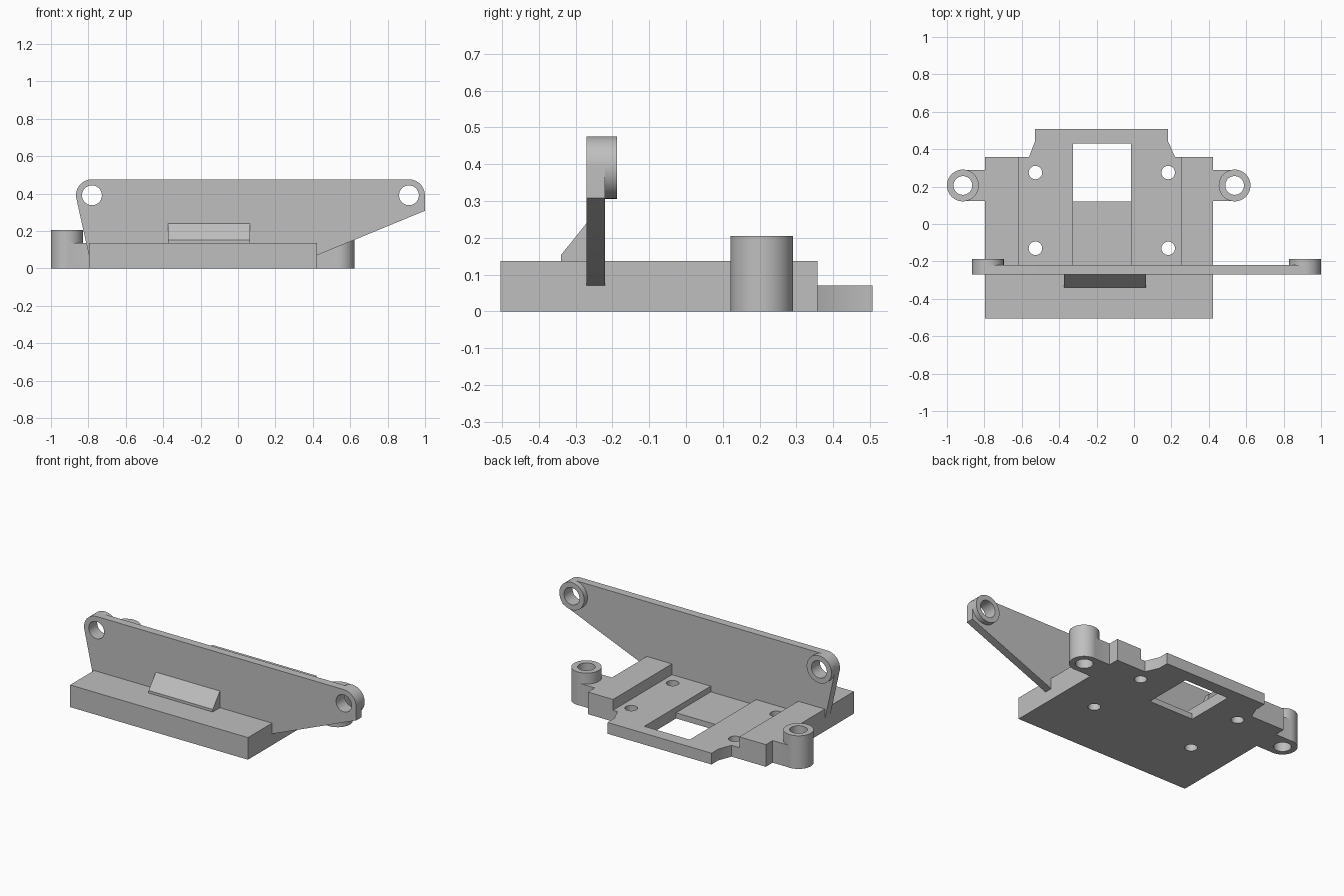
import bpy
import bmesh
from math import cos, sin, radians
from mathutils import Vector

cube = bpy.data.objects.get("Cube")
if cube:
    bpy.data.objects.remove(cube, do_unlink=True)

grey = bpy.data.materials.new("plain grey")
grey.use_nodes = True
colour = (0.52, 0.52, 0.52, 1)
grey.diffuse_color = colour
grey.node_tree.nodes["Principled BSDF"].inputs["Base Color"].default_value = colour

# How a profile point (u, v) and a depth d map to space
PLANES = {
    "xy": lambda u, v, d: Vector((u, v, d)),
    "xz": lambda u, v, d: Vector((u, d, v)),
    "yz": lambda u, v, d: Vector((d, u, v)),
}


def prism(name, points, plane, low, high):
    """Extrude a closed profile between two depths."""
    place = PLANES[plane]
    bm = bmesh.new()
    face = bm.faces.new([bm.verts.new(place(u, v, low)) for u, v in points])
    grown = bmesh.ops.extrude_face_region(bm, geom=[face])
    verts = [g for g in grown["geom"] if isinstance(g, bmesh.types.BMVert)]
    bmesh.ops.translate(bm, verts=verts, vec=place(0, 0, high - low))
    bmesh.ops.recalc_face_normals(bm, faces=bm.faces)
    mesh = bpy.data.meshes.new(name)
    bm.to_mesh(mesh)
    bm.free()
    mesh.materials.append(grey)
    obj = bpy.data.objects.new(name, mesh)
    bpy.context.collection.objects.link(obj)
    return obj


def arc(cx, cy, r, start=0, end=360, steps=48):
    count = steps if end - start == 360 else steps + 1
    angles = [radians(start + (end - start) * i / steps) for i in range(count)]
    return [(cx + r * cos(a), cy + r * sin(a)) for a in angles]


def rect(x0, x1, y0, y1):
    return [(x0, y0), (x1, y0), (x1, y1), (x0, y1)]


def combine(obj, tool, operation="DIFFERENCE"):
    """Apply a boolean and remove the helper object."""
    tool.hide_render = True
    mod = obj.modifiers.new("shape", "BOOLEAN")
    mod.operation = operation
    mod.solver = "EXACT"
    mod.object = tool
    bpy.context.view_layer.objects.active = obj
    bpy.ops.object.modifier_apply(modifier=mod.name)
    bpy.data.objects.remove(tool, do_unlink=True)


def smooth(obj):
    bpy.ops.object.select_all(action="DESELECT")
    obj.select_set(True)
    bpy.context.view_layer.objects.active = obj
    bpy.ops.object.shade_smooth_by_angle(angle=radians(30))


LEFT, RIGHT, FRONT, BACK = 0.422, -0.797, -0.505, 0.357
TOP, FLOOR, GROOVE = 0.137, 0.07, 0.035

# Base block with a narrower tongue at the back
base = prism("base_plate", [
    (RIGHT, FRONT), (LEFT, FRONT), (LEFT, BACK), (0.22, BACK), (0.183, 0.44),
    (0.183, 0.507), (-0.53, 0.507), (-0.53, 0.44), (-0.562, BACK), (RIGHT, BACK),
], "xy", 0, TOP)

# Channel, sunken groove and window
combine(base, prism("channel", rect(-0.615, 0.25, -0.245, 0.6), "xy", FLOOR, 0.3))
combine(base, prism("groove", rect(-0.326, -0.016, -0.22, 0.2), "xy", GROOVE, 0.3))
combine(base, prism("window", rect(-0.326, -0.016, 0.12, 0.43), "xy", -0.1, 0.3))

# Screw holes
for x in (-0.527, 0.183):
    for y in (-0.13, 0.275):
        combine(base, prism("screw_hole", arc(x, y, 0.036, steps=32), "xy", -0.1, 0.3))
smooth(base)

# Upright mounting lugs on both sides
for name, cx, edge in (("left_lug", 0.538, LEFT), ("right_lug", -0.915, RIGHT)):
    lug = prism(name, arc(cx, 0.206, 0.085), "xy", 0, 0.205)
    neck = prism("neck", rect(min(cx, edge), max(cx, edge), 0.122, 0.29), "xy", 0, TOP)
    combine(lug, neck, "UNION")
    combine(lug, prism("bore", arc(cx, 0.206, 0.05), "xy", -0.1, 0.4))
    smooth(lug)

# Upright arm plate with rounded upper corners
EYES = ((-0.781, "right"), (0.914, "left"))
EYE_Z, EYE_R, BORE = 0.391, 0.085, 0.053
outline = [(RIGHT, FLOOR), (LEFT, FLOOR), (EYES[1][0] + EYE_R, 0.308)]
outline += arc(EYES[1][0], EYE_Z, EYE_R, 0, 90, 16)
outline += arc(EYES[0][0], EYE_Z, EYE_R, 90, 190, 18)
arm = prism("arm_plate", outline, "xz", -0.27, -0.22)
for x, side in EYES:
    combine(arm, prism("eye_hole", arc(x, EYE_Z, BORE), "xz", -0.4, 0))
    boss = prism(side + "_boss", arc(x, EYE_Z, EYE_R), "xz", -0.22, -0.187)
    combine(boss, prism("boss_hole", arc(x, EYE_Z, BORE), "xz", -0.4, 0))
    smooth(boss)
smooth(arm)

# Sloped brace in front of the arm plate
prism("brace", [(-0.34, TOP), (-0.27, TOP), (-0.27, 0.24), (-0.34, 0.153)],
      "yz", -0.374, 0.065)
